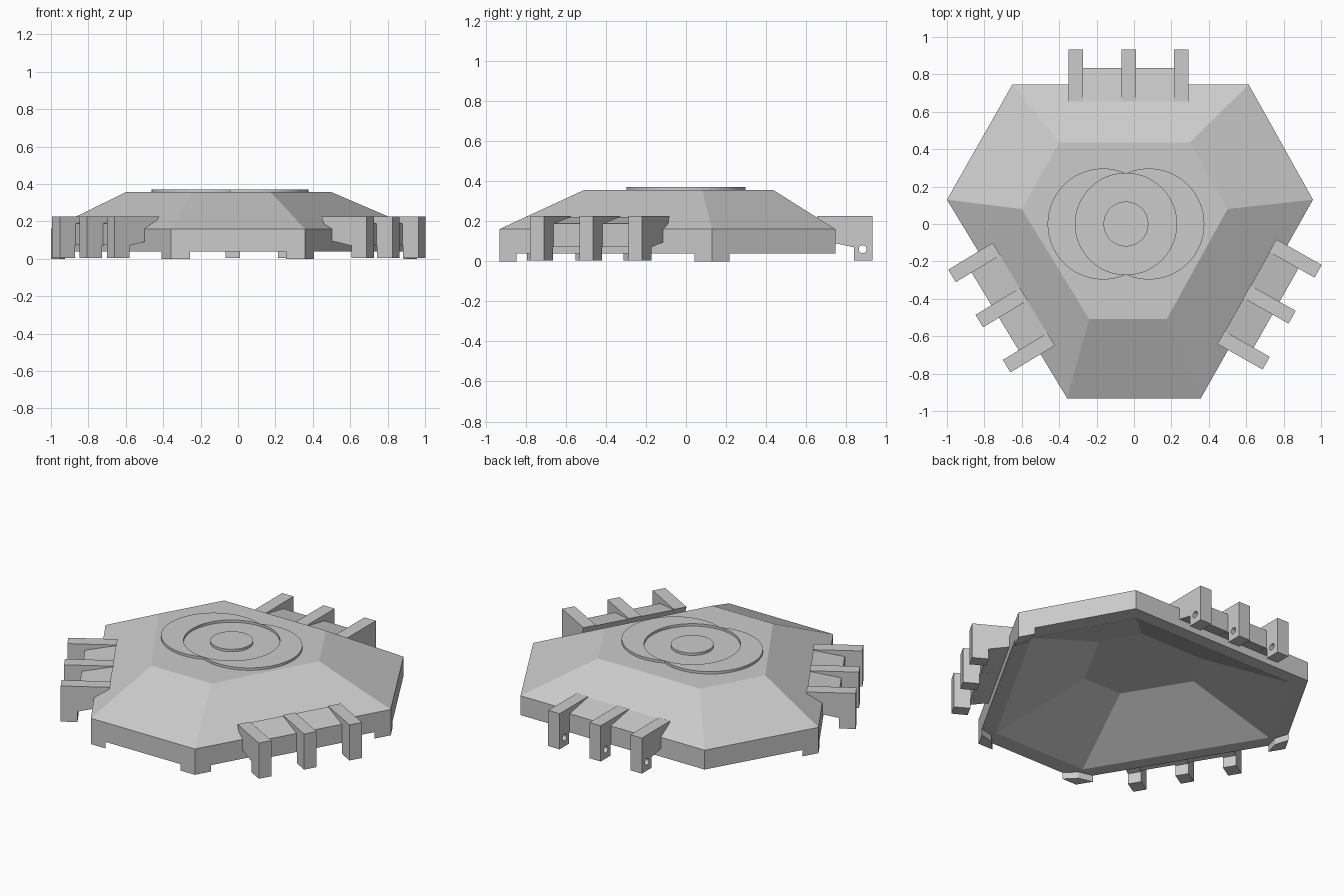
import bpy, bmesh, math
from mathutils import Vector, Matrix

old = bpy.data.objects.get("Cube")
if old:
    bpy.data.objects.remove(old, do_unlink=True)

grey = bpy.data.materials.new("light grey")
grey.use_nodes = True
COLOUR = (0.6, 0.6, 0.6, 1)
grey.diffuse_color = COLOUR
grey.node_tree.nodes["Principled BSDF"].inputs["Base Color"].default_value = COLOUR


def finish(name, bm):
    bmesh.ops.recalc_face_normals(bm, faces=bm.faces)
    mesh = bpy.data.meshes.new(name)
    bm.to_mesh(mesh)
    bm.free()
    mesh.materials.append(grey)
    obj = bpy.data.objects.new(name, mesh)
    bpy.context.collection.objects.link(obj)
    return obj


def prism(name, points, direction, matrix=Matrix()):
    """Extrude a flat outline along a direction."""
    bm = bmesh.new()
    face = bm.faces.new([bm.verts.new(p) for p in points])
    out = bmesh.ops.extrude_face_region(bm, geom=[face], use_keep_orig=True)
    moved = [v for v in out["geom"] if isinstance(v, bmesh.types.BMVert)]
    bmesh.ops.translate(bm, verts=moved, vec=direction)
    bm.transform(matrix)
    return finish(name, bm)


# Hull: six-sided hollow shell with a wide flat lip and a sloped deck
rim = [(-.65, .746), (.613, .746), (.957, .13), (.357, -.932), (-.357, -.932), (-1, .13)]
deck = [(-.40, .435), (.30, .435), (.50, .08), (.175, -.508), (-.24, -.508), (-.60, .08)]
CX = -.043
DECK_Z = .356


def ring(outline, z, scale=1.0, centre=-.02):
    return [(centre + (x - centre) * scale, y * scale, z) for x, y in outline]


bm = bmesh.new()
levels = [ring(deck, .25, .63, CX), ring(rim, .04, .89),
          ring(rim, .04), ring(rim, .16), ring(deck, DECK_Z)]
loops = [[bm.verts.new(p) for p in level] for level in levels]
for a, b in zip(loops, loops[1:]):
    for i in range(6):
        j = (i + 1) % 6
        bm.faces.new((a[i], a[j], b[j], b[i]))
bm.faces.new(loops[0])
bm.faces.new(loops[-1])
finish("hull", bm)

# Corner feet, on the side and front corners
for i, side in ((2, "left_side"), (3, "left_front"), (4, "right_front"), (5, "right_side")):
    corner, before, after = (Vector((*rim[k % 6], 0)) for k in (i, i - 1, i + 1))
    u = (before - corner).normalized() * .1
    v = (after - corner).normalized() * .1
    prism("foot_" + side, [corner, corner + u, corner + (u + v) * .75, corner + v], (0, 0, .05))

# Raised deck emblem: two crescents around a round boss
R_IN, R_OUT, SHIFT = .271, .297, .122
STEPS = 40
for sign, side in ((1, "left"), (-1, "right")):
    end = math.pi - math.acos(SHIFT / R_OUT)
    outer = [(CX + sign * (SHIFT + R_OUT * math.cos(t)), R_OUT * math.sin(t), DECK_Z - .004)
             for t in (end * (2 * k / STEPS - 1) for k in range(STEPS + 1))]
    inner = [(CX + sign * R_IN * math.cos(t), R_IN * math.sin(t), DECK_Z - .004)
             for t in (math.pi / 2 * (1 - 2 * k / STEPS) for k in range(1, STEPS))]
    prism("crescent_" + side, outer + inner, (0, 0, .019))
circle = [(CX + .12 * math.cos(t), .12 * math.sin(t), DECK_Z - .004)
          for t in (math.tau * k / STEPS for k in range(STEPS))]
prism("deck_boss", circle, (0, 0, .019))

# Hinges: three arms joined by a web; profiles are (outward, height)
arm_profile = [(-.092, .226), (.186, .226), (.186, .005), (.092, .005),
               (.092, .07), (0, .09), (-.06, .1), (-.06, .15)]
web_profile = [(-.09, .222), (.087, .188), (.087, .073), (0, .09), (-.06, .1), (-.06, .15)]
WIDTH = .078


def hinge(name, start, end, offset, outward):
    a, b = Vector((*start, 0)), Vector((*end, 0))
    along = (b - a).normalized()
    out = Vector((-along.y, along.x, 0))
    mid = (a + b) / 2 + along * offset + out * outward
    frame = Matrix((along, out, (0, 0, 1))).transposed().to_4x4()
    frame.translation = mid
    arms = []
    for k, x in enumerate((-.282, 0, .282)):
        pts = [(x - WIDTH / 2, y, z) for y, z in arm_profile]
        arms.append(prism(f"{name}_arm_{k + 1}", pts, (WIDTH, 0, 0), frame))
    prism(name + "_web", [(-.26, y, z) for y, z in web_profile], (.52, 0, 0), frame)
    return arms, mid


back_arms, back_mid = hinge("back_hinge", rim[0], rim[1], -.01, 0)
hinge("left_hinge", rim[2], rim[3], -.008, .026)
hinge("right_hinge", rim[4], rim[5], -.024, .002)

# Pin hole through the back arms
bm = bmesh.new()
bmesh.ops.create_cone(bm, cap_ends=True, segments=24, radius1=.02, radius2=.02, depth=1,
                      matrix=Matrix.Translation(back_mid + Vector((0, .136, .06)))
                      @ Matrix.Rotation(math.pi / 2, 4, "Y"))
cutter = finish("pin_hole_cutter", bm)
cutter.hide_render = True
cutter.hide_viewport = True
for arm in back_arms:
    cut = arm.modifiers.new("pin_hole", "BOOLEAN")
    cut.operation = "DIFFERENCE"
    cut.solver = "EXACT"
    cut.object = cutter
